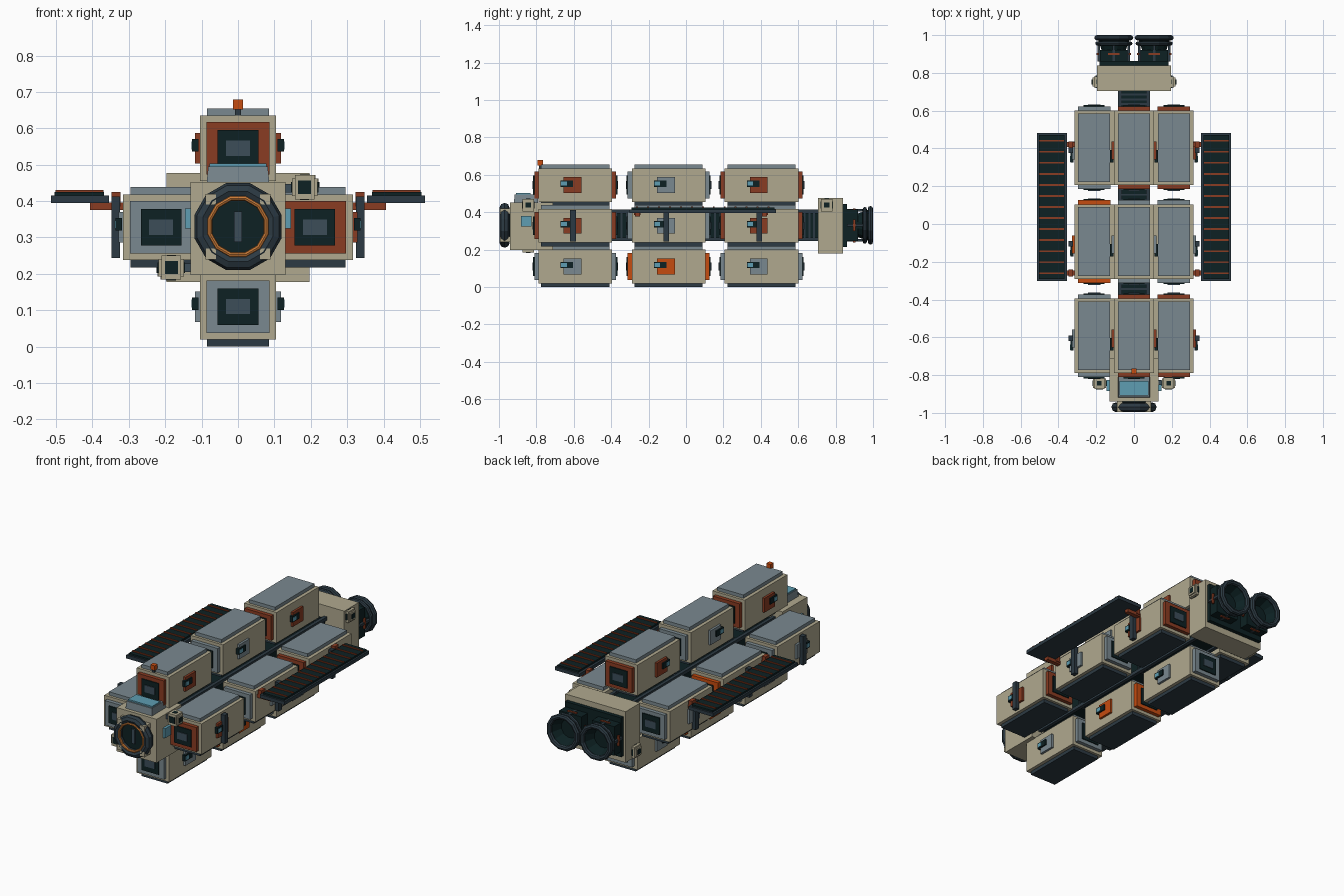
import bpy, bmesh, math
from mathutils import Matrix, Vector

if "Cube" in bpy.data.objects:
    bpy.data.objects.remove(bpy.data.objects["Cube"])


def mat(name, hexa):
    m = bpy.data.materials.new(name)
    c = [int(hexa[i:i + 2], 16) / 255 for i in (0, 2, 4)]
    lin = [v / 12.92 if v <= 0.04045 else ((v + 0.055) / 1.055) ** 2.4 for v in c]
    m.diffuse_color = (*lin, 1)
    m.use_nodes = True
    m.node_tree.nodes["Principled BSDF"].inputs["Base Color"].default_value = m.diffuse_color
    return m


BEIGE = mat("beige_hull", "B0A98F")
GREY = mat("blue_grey", "7A8990")
DARK = mat("near_black_green", "0D2123")
STEEL = mat("dark_steel", "2C3A43")
SLATE = mat("slate", "3C4D59")
RUST = mat("rust", "8A3C22")
ORANGE = mat("orange", "C64C10")
COPPER = mat("copper", "CC7C38")
CYAN = mat("window_cyan", "5E9DB2")


def finish(name, bm, material):
    bmesh.ops.recalc_face_normals(bm, faces=bm.faces)
    me = bpy.data.meshes.new(name)
    bm.to_mesh(me)
    bm.free()
    me.materials.append(material)
    ob = bpy.data.objects.new(name, me)
    bpy.context.collection.objects.link(ob)
    return ob


def box(name, lo, hi, material, taper=None, inset=0.012):
    """Box from corner to corner; taper=(axis, sign) shrinks the face on that side."""
    lo, hi = Vector(lo), Vector(hi)
    c, s = (lo + hi) / 2, hi - lo
    bm = bmesh.new()
    bmesh.ops.create_cube(bm, size=1)
    for v in bm.verts:
        p = Vector([v.co[i] * s[i] for i in range(3)])
        if taper and v.co[taper[0]] * taper[1] > 0:
            for i in range(3):
                if i != taper[0]:
                    p[i] -= math.copysign(inset, p[i])
        v.co = c + p
    return finish(name, bm, material)


def cbox(name, c, h, material, **kw):
    """Box from centre and half sizes."""
    c, h = Vector(c), Vector(h)
    return box(name, c - h, c + h, material, **kw)


def lathe(name, profile, centre, material, n=12, closed=True):
    """Ring of (radius, y) profile around the y axis."""
    bm = bmesh.new()
    rings = []
    for k in range(n):
        a = 2 * math.pi * (k + 0.5) / n
        rings.append([bm.verts.new((centre[0] + r * math.cos(a), centre[1] + y,
                                    centre[2] + r * math.sin(a))) for r, y in profile])
    m = len(profile)
    for k in range(n):
        A, B = rings[k], rings[(k + 1) % n]
        for i in range(m if closed else m - 1):
            j = (i + 1) % m
            bm.faces.new((A[i], A[j], B[j], B[i]))
    if not closed:
        bm.faces.new([r[0] for r in rings])
        bm.faces.new([r[-1] for r in rings])
    return finish(name, bm, material)


def torus(name, R, r, ry, centre, material, n=12, m=8):
    prof = [(R + r * math.cos(2 * math.pi * i / m), ry * math.sin(2 * math.pi * i / m)) for i in range(m)]
    return lathe(name, prof, centre, material, n)


ZC = 0.33

# cargo containers: three rows of four around the spine
def container(x, y, z, accent, sides, strut):
    cbox("container_body", (x, y, z), (0.105, 0.197, 0.09), BEIGE)
    cbox("container_roof", (x, y, z + 0.1), (0.085, 0.182, 0.01), GREY)
    cbox("container_floor", (x, y, z - 0.1), (0.085, 0.182, 0.01), STEEL)
    for s in (-1, 1):  # end doors
        e = y + s * 0.197
        cbox("end_frame", (x, e + s * 0.01, z), (0.086, 0.012, 0.072), accent)
        cbox("end_door", (x, e + s * 0.024, z), (0.056, 0.004, 0.05), DARK)
        cbox("end_hatch", (x, e + s * 0.029, z), (0.033, 0.003, 0.021), SLATE)
    for s in sides:  # control panels on the long faces
        f = x + s * 0.105
        cbox("side_panel", (f + s * 0.006, y - 0.015, z), (0.007, 0.048, 0.042), accent)
        cbox("panel_box", (f + s * 0.012, y - 0.045, z + 0.008), (0.009, 0.033, 0.017), DARK)
        cbox("panel_light", (f + s * 0.02, y - 0.06, z + 0.008), (0.003, 0.015, 0.011), CYAN)
        if strut:
            cbox("side_strut", (f + s * 0.02, y - 0.012, z), (0.012, 0.015, 0.084), STEEL)


for i, y in enumerate((-0.592, -0.093, 0.404)):
    a = (RUST, GREY, RUST)[i]
    b = (GREY, ORANGE, GREY)[i]
    container(0, y, 0.545, a, (-1, 1), False)
    container(0, y, 0.11, b, (-1, 1), False)
    container(0.211, y, 0.328, a, (1,), True)
    container(-0.211, y, 0.328, b, (-1,), True)

# spine with corner rails and ribs
box("spine", (-0.072, -0.75, ZC - 0.072), (0.072, 0.72, ZC + 0.072), DARK)
for sx in (-1, 1):
    for sz in (-1, 1):
        cbox("spine_rail", (sx * 0.074, -0.015, ZC + sz * 0.074), (0.01, 0.73, 0.01), STEEL)
for y in (-0.375, -0.345, -0.315, 0.125, 0.155, 0.185, 0.635, 0.66, 0.685):
    cbox("spine_rib", (0, y, ZC), (0.077, 0.005, 0.077), STEEL)

# solar wings
for s in (-1, 1):
    cbox("wing_frame", (s * 0.434, 0.09, 0.405), (0.08, 0.392, 0.01), STEEL)
    cbox("wing_cells", (s * 0.436, 0.09, 0.419), (0.068, 0.382, 0.006), DARK)
    for k in range(13):
        cbox("wing_strip", (s * 0.436, 0.09 + (k - 6) * 0.0585, 0.427), (0.066, 0.005, 0.003), RUST)
    for y in (-0.26, 0.42):
        cbox("wing_arm", (s * 0.36, y, 0.386), (0.047, 0.013, 0.01), RUST)
        cbox("wing_mount", (s * 0.335, y, 0.405), (0.012, 0.018, 0.02), RUST)

# command module
box("command_module", (-0.13, -0.94, 0.197), (0.13, -0.71, 0.453), BEIGE)
box("bridge", (-0.086, -0.92, 0.45), (0.086, -0.79, 0.495), GREY, taper=(2, 1), inset=0.004)
box("bridge_window", (-0.078, -0.908, 0.495), (0.078, -0.832, 0.503), CYAN)
for s in (-1, 1):
    cbox("side_window", (s * 0.135, -0.855, 0.352), (0.01, 0.028, 0.028), CYAN)

# docking ring
torus("docking_ring", 0.1, 0.024, 0.026, (0, -0.97, ZC), STEEL)
torus("docking_seal", 0.08, 0.007, 0.008, (0, -0.988, ZC), COPPER)
lathe("docking_hatch", [(0.09, -0.03), (0.09, 0.0)], (0, -0.935, ZC), DARK, closed=False)
cbox("hatch_bar", (0, -0.967, ZC), (0.011, 0.006, 0.042), SLATE)
for sx in (-1, 1):
    for sz in (-1, 1):
        cbox("docking_clamp", (sx * 0.075, -0.968, ZC + sz * 0.075), (0.015, 0.027, 0.015), BEIGE)

# engine block and drive plate
box("engine_block", (-0.196, 0.705, 0.178), (0.196, 0.84, 0.477), BEIGE)
box("drive_plate", (-0.182, 0.835, 0.215), (0.182, 0.862, 0.445), DARK)

# twin nozzles
for s in (-1, 1):
    c = (s * 0.107, 0, ZC)
    cbox("nozzle_base", (c[0], 0.885, ZC), (0.072, 0.035, 0.085), DARK)
    lathe("nozzle_bell", [(0.06, 0.86), (0.066, 0.92), (0.09, 0.985), (0.082, 0.985), (0.055, 0.925)],
          c, DARK, closed=False)
    torus("nozzle_lip", 0.092, 0.015, 0.014, (c[0], 0.986, ZC), STEEL)
    torus("nozzle_band", 0.09, 0.012, 0.011, (c[0], 0.956, ZC), STEEL)
    for k in range(4):  # coolant pipes
        ob = cbox("nozzle_pipe", (0, 0.9, 0.085), (0.03, 0.006, 0.006), RUST)
        ob2 = cbox("nozzle_strut", (0, 0.91, 0.08), (0.007, 0.05, 0.007), STEEL)
        for o in (ob, ob2):
            o.data.transform(Matrix.Translation(c) @ Matrix.Rotation(k * math.pi / 2, 4, 'Y'))


# manoeuvring thruster pods
def pod(x, y, z):
    cbox("thruster_pod", (x, y, z), (0.027, 0.03, 0.033), BEIGE)
    cbox("thruster_pod_band", (x, y, z), (0.035, 0.024, 0.024), BEIGE)
    cbox("thruster_port_y", (x, y, z), (0.018, 0.033, 0.018), DARK)
    cbox("thruster_port_x", (x, y, z), (0.038, 0.014, 0.014), DARK)
    cbox("thruster_port_z", (x, y, z), (0.012, 0.012, 0.035), DARK)


pod(0.183, -0.843, 0.438)
pod(-0.183, -0.843, 0.217)
cbox("pod_arm", (0.14, -0.84, 0.435), (0.03, 0.012, 0.012), SLATE)
cbox("pod_arm", (-0.14, -0.84, 0.217), (0.03, 0.012, 0.012), SLATE)
pod(0.186, 0.752, 0.438)
pod(-0.186, 0.752, 0.217)

# beacon on the front upper container
box("beacon_post", (-0.008, -0.787, 0.63), (0.008, -0.771, 0.66), STEEL)
cbox("beacon", (0, -0.779, 0.665), (0.014, 0.014, 0.014), ORANGE)
